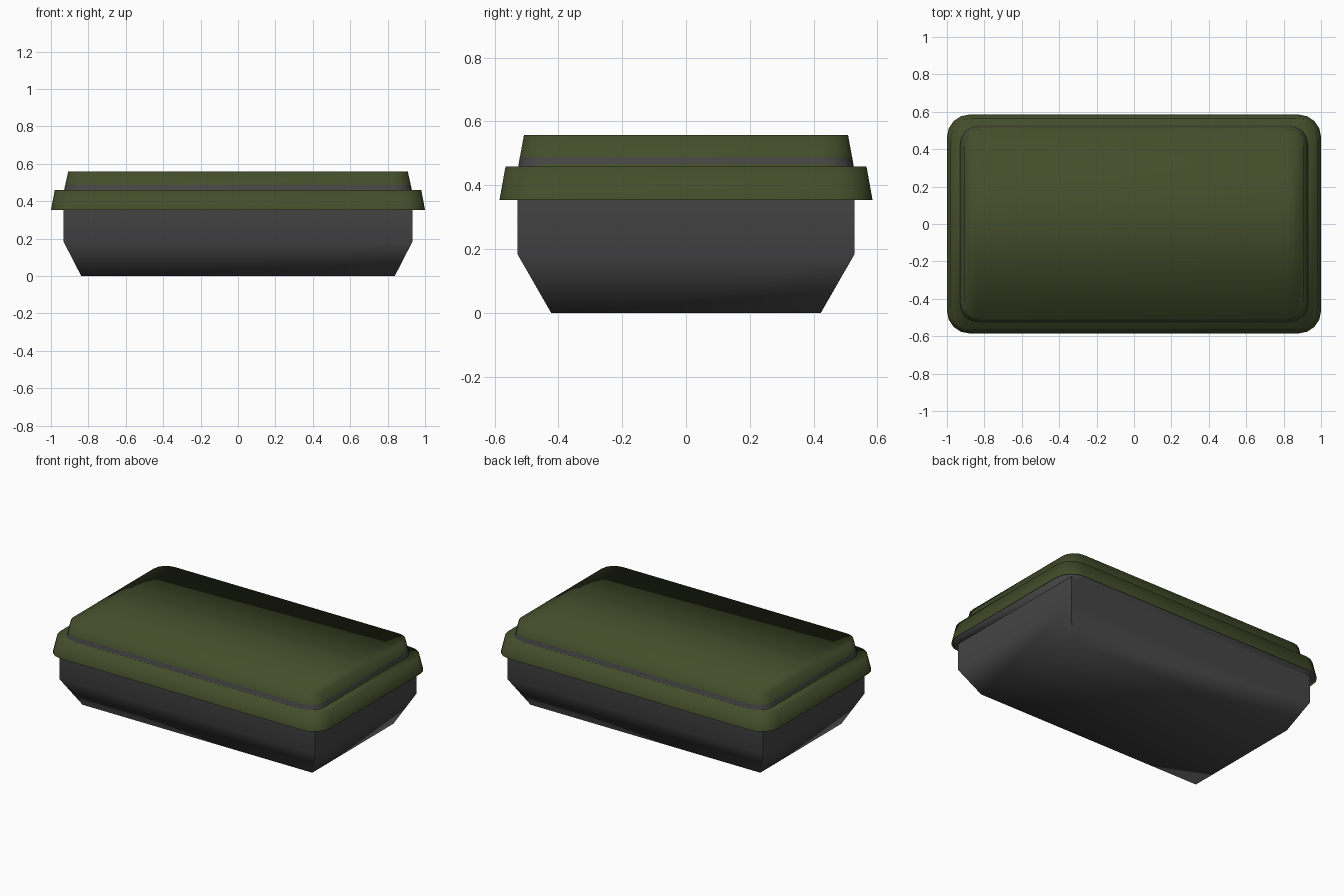
import bpy
import math

if "Cube" in bpy.data.objects:
    bpy.data.objects.remove(bpy.data.objects["Cube"])


def material(name, colour):
    m = bpy.data.materials.new(name)
    m.diffuse_color = (*colour, 1.0)
    m.use_nodes = True
    m.node_tree.nodes["Principled BSDF"].inputs["Base Color"].default_value = m.diffuse_color
    return m


green = material("olive green", (0.057, 0.074, 0.024))
grey = material("dark grey", (0.06, 0.06, 0.06))


def outline(hx, hy, z, r, steps):
    """Counter-clockwise rectangle with rounded corners."""
    pts = []
    for i, (sx, sy) in enumerate([(1, 1), (-1, 1), (-1, -1), (1, -1)]):
        if r == 0:
            pts.append((sx * hx, sy * hy, z))
            continue
        for k in range(steps + 1):
            a = math.pi / 2 * (i + k / steps)
            pts.append((sx * (hx - r) + r * math.cos(a),
                        sy * (hy - r) + r * math.sin(a), z))
    return pts


def loft(name, rings, mat, cap_bottom=False, cap_top=False, steps=4):
    """Skin a stack of (half x, half y, z, corner radius) outlines."""
    verts, faces = [], []
    for ring in rings:
        pts = outline(*ring, steps)
        n = len(pts)
        verts += pts
    for j in range(len(rings) - 1):
        for i in range(n):
            k = (i + 1) % n
            faces.append((j * n + i, j * n + k, (j + 1) * n + k, (j + 1) * n + i))
    # Caps are strips of quads running from the back edge to the front edge
    for i in range(n // 2 - 1):
        strip = (i, i + 1, n - 2 - i, n - 1 - i)
        if cap_bottom:
            faces.append(strip[::-1])
        if cap_top:
            faces.append(tuple(v + (len(rings) - 1) * n for v in strip))
    me = bpy.data.meshes.new(name)
    me.from_pydata(verts, [], faces)
    me.materials.append(mat)
    me.polygons.foreach_set("use_smooth", [True] * len(me.polygons))
    me.update()
    ob = bpy.data.objects.new(name, me)
    bpy.context.collection.objects.link(ob)
    return ob


# Square-cornered tray with a tapered base and crisp upright corners
tray = loft("tray", [(0.838, 0.423, 0.0, 0), (0.932, 0.528, 0.183, 0),
                     (0.932, 0.528, 0.40, 0)], grey, cap_bottom=True)
for e in tray.data.edges:
    a, b = (tray.data.vertices[i].co.z for i in e.vertices)
    e.use_edge_sharp = abs(a - b) > 0.01

# Tray lip: fills the underside of the lid and just breaks through its upper step
loft("tray_lip", [(0.992, 0.577, 0.358, 0.12), (0.9315, 0.5275, 0.45, 0.10),
                  (0.9243, 0.5213, 0.487, 0.098)], grey, cap_bottom=True)

# Overhanging lid skirt, closed across the top
loft("lid_skirt", [(1.0, 0.585, 0.353, 0.12), (0.98, 0.566, 0.459, 0.115)],
     green, cap_top=True)

# Raised flat top of the lid
loft("lid_top", [(0.930, 0.526, 0.459, 0.10), (0.908, 0.508, 0.558, 0.09)],
     green, cap_top=True)
